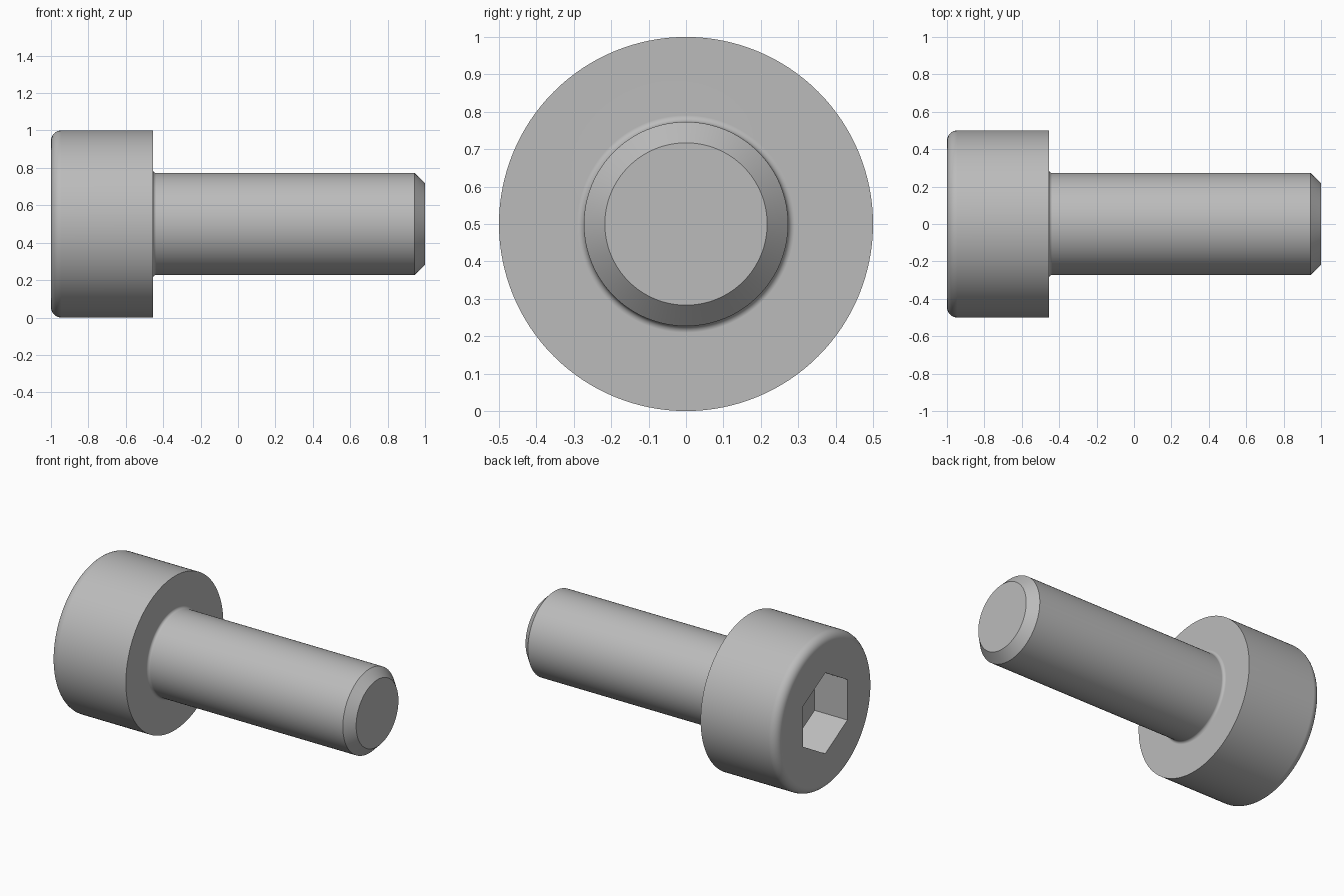
import bpy
import bmesh
from math import sin, cos, pi, radians
from mathutils import Matrix, Vector

if "Cube" in bpy.data.objects:
    bpy.data.objects.remove(bpy.data.objects["Cube"], do_unlink=True)

# Main sizes
AXIS_Z = 0.5
HEAD_R, HEAD_END, HEAD_SEAT = 0.5, -1.0, -0.455
SHANK_R, TIP, CHAMFER = 0.273, 1.0, 0.056
RIM_FILLET, SEAT_FILLET = 0.055, 0.018
HEX_FLATS, HEX_DEPTH = 0.4545, 0.236

# Plain grey metal
steel = bpy.data.materials.new("grey steel")
steel.use_nodes = True
colour = (0.5, 0.5, 0.5, 1)
steel.diffuse_color = colour
steel.node_tree.nodes["Principled BSDF"].inputs["Base Color"].default_value = colour


def arc(x, r, radius, start, end, steps=8):
    """Points (x, r) on an arc, angles in degrees."""
    angles = [radians(start + (end - start) * i / steps) for i in range(steps + 1)]
    return [(x + radius * cos(a), r + radius * sin(a)) for a in angles]


def mesh_object(name, bm):
    bmesh.ops.recalc_face_normals(bm, faces=bm.faces)
    mesh = bpy.data.meshes.new(name)
    bm.to_mesh(mesh)
    bm.free()
    obj = bpy.data.objects.new(name, mesh)
    bpy.context.collection.objects.link(obj)
    return obj


def lathe(name, profile, sides=128):
    """Turn a profile around the x axis and cap both ends."""
    bm = bmesh.new()
    rings = []
    for x, r in profile:
        rings.append([bm.verts.new((x, r * cos(2 * pi * i / sides),
                                    AXIS_Z + r * sin(2 * pi * i / sides)))
                      for i in range(sides)])
    for a, b in zip(rings, rings[1:]):
        for i in range(sides):
            j = (i + 1) % sides
            bm.faces.new((a[i], a[j], b[j], b[i]))
    bm.faces.new(rings[0])
    bm.faces.new(rings[-1])
    return mesh_object(name, bm)


# Head, underside fillet, shank and chamfered tip in one turned profile
profile = arc(HEAD_END + RIM_FILLET, HEAD_R - RIM_FILLET, RIM_FILLET, 180, 90)
profile.append((HEAD_SEAT, HEAD_R))
profile += arc(HEAD_SEAT + SEAT_FILLET, SHANK_R + SEAT_FILLET, SEAT_FILLET, 180, 270)
profile += [(TIP - CHAMFER, SHANK_R), (TIP, SHANK_R - CHAMFER)]
screw = lathe("socket_head_screw", profile)
screw.data.materials.append(steel)

# Hexagonal socket, points up and down
bm = bmesh.new()
hex_r = HEX_FLATS / 2 / cos(pi / 6)
placing = Matrix.Translation(Vector((HEAD_END, 0, AXIS_Z))) @ Matrix.Rotation(pi / 2, 4, "Y")
bmesh.ops.create_cone(bm, cap_ends=True, segments=6, radius1=hex_r, radius2=hex_r,
                      depth=2 * HEX_DEPTH, matrix=placing)
top = max(v.co.z for v in bm.verts)
if top < AXIS_Z + hex_r - 0.001:
    bmesh.ops.rotate(bm, verts=bm.verts, cent=(0, 0, AXIS_Z),
                     matrix=Matrix.Rotation(pi / 6, 3, "X"))
cutter = mesh_object("socket_cutter", bm)
cutter.data.materials.append(steel)
cutter.hide_render = True

# Cut the socket, then remove the cutter
bpy.ops.object.select_all(action="DESELECT")
bpy.context.view_layer.objects.active = screw
screw.select_set(True)
cut = screw.modifiers.new("hex_socket", "BOOLEAN")
cut.operation = "DIFFERENCE"
cut.solver = "EXACT"
cut.object = cutter
bpy.ops.object.modifier_apply(modifier=cut.name)
bpy.data.objects.remove(cutter, do_unlink=True)

# Smooth the round surfaces, keep flats and hard edges crisp
bpy.ops.object.shade_smooth_by_angle(angle=radians(30))
weighted = screw.modifiers.new("flat_faces", "WEIGHTED_NORMAL")
weighted.keep_sharp = True
